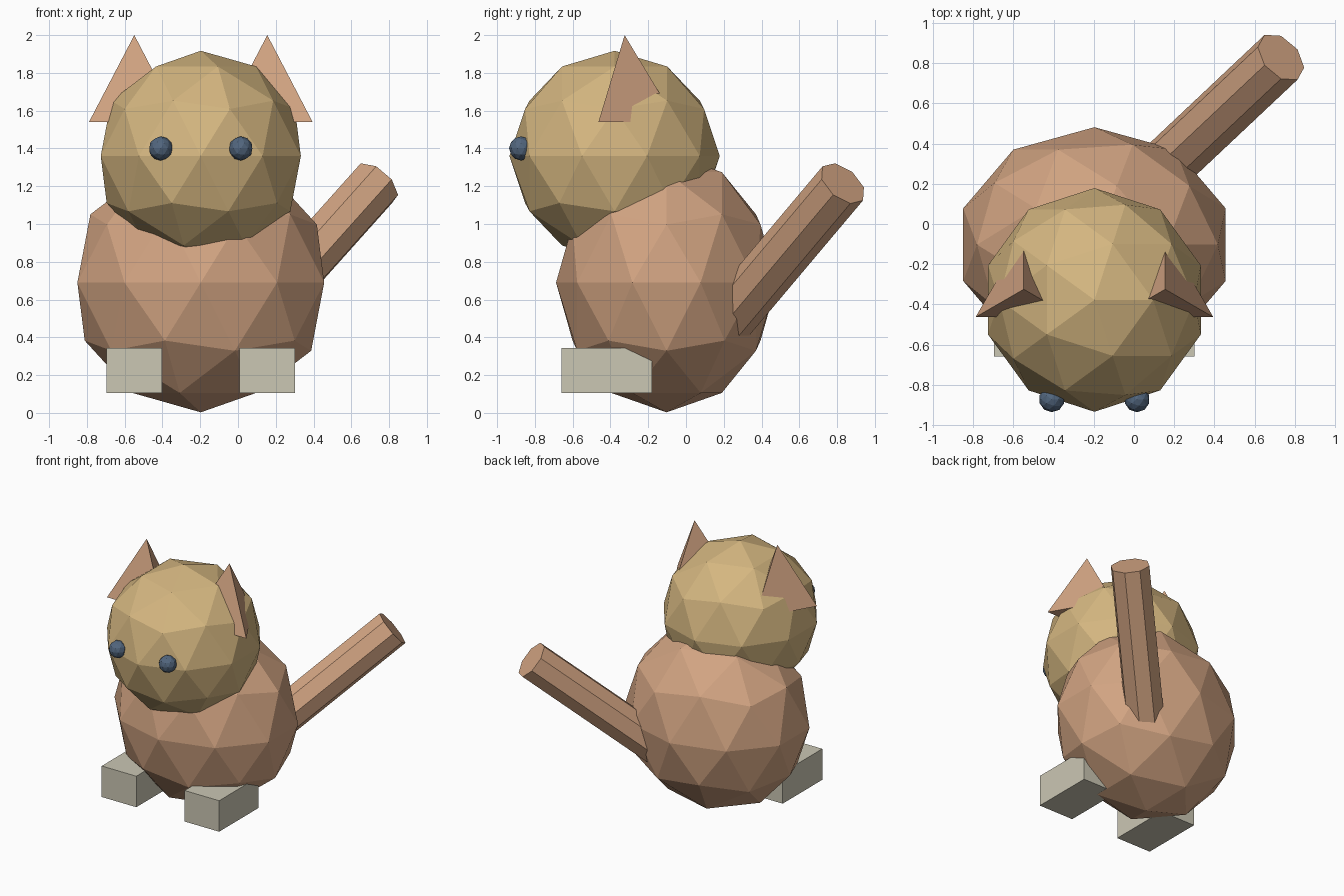
import bpy
from mathutils import Matrix, Vector

if "Cube" in bpy.data.objects:
    bpy.data.objects.remove(bpy.data.objects["Cube"])

CX = -0.197  # symmetry plane of the animal


def srgb(r, g, b):
    f = lambda c: c / 12.92 if c <= 0.04045 else ((c + 0.055) / 1.055) ** 2.4
    return (f(r / 255), f(g / 255), f(b / 255), 1)


def material(name, *rgb):
    m = bpy.data.materials.new(name)
    m.diffuse_color = srgb(*rgb)
    m.use_nodes = True
    m.node_tree.nodes["Principled BSDF"].inputs["Base Color"].default_value = m.diffuse_color
    return m


TAN = material("tan_fur", 210, 164, 130)
SAND = material("sand_fur", 212, 182, 128)
PALE = material("pale_paw", 203, 199, 180)
SLATE = material("slate_eye", 82, 102, 126)


def finish(name, mat):
    ob = bpy.context.object
    ob.name = name
    ob.data.materials.append(mat)
    return ob


def ball(name, loc, scale, mat):
    bpy.ops.mesh.primitive_ico_sphere_add(subdivisions=2, radius=1, location=loc)
    ob = finish(name, mat)
    ob.scale = scale
    return ob


# Body and head
ball("body", (CX, -0.103, 0.69), (0.687, 0.585, 0.687), TAN)
ball("head", (CX, -0.378, 1.36), (0.557, 0.557, 0.557), SAND)

# Paired eyes, ears and paws
for side, s in (("left", -1), ("right", 1)):
    ball(side + "_eye", (CX + s * 0.212, -0.873, 1.40), (0.064,) * 3, SLATE)

    bpy.ops.mesh.primitive_cone_add(vertices=3, radius1=0.277, radius2=0, depth=0.46,
                                    location=(CX + s * 0.352, -0.325, 1.77))
    finish(side + "_ear", TAN)

    bpy.ops.mesh.primitive_cube_add(size=1, location=(CX + s * 0.352, -0.42, 0.225))
    finish(side + "_paw", PALE).scale = (0.294, 0.48, 0.238)

# Tail: eight-sided cylinder leaning back and to the side
LENGTH = 1.15
rot = Matrix.Rotation(-0.7, 4, 'X') @ Matrix.Rotation(0.6, 4, 'Y')
tip = Vector((0.732, 0.83, 1.215))
bpy.ops.mesh.primitive_cylinder_add(vertices=8, radius=0.14, depth=LENGTH)
tail = finish("tail", TAN)
tail.matrix_world = Matrix.Translation(tip - rot.to_3x3() @ Vector((0, 0, LENGTH / 2))) @ rot
